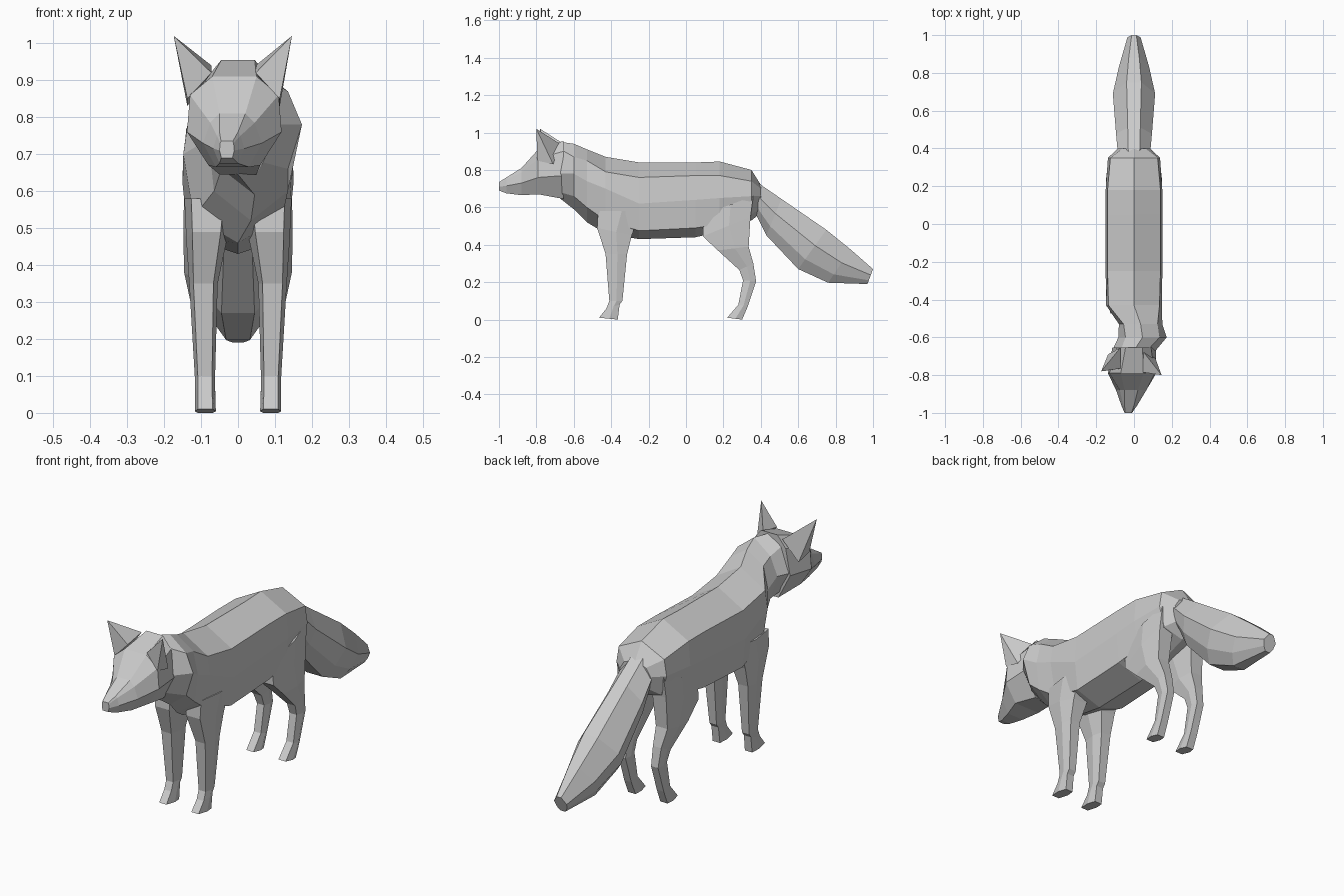
import bpy
import bmesh

default_cube = bpy.data.objects.get("Cube")
if default_cube:
    bpy.data.objects.remove(default_cube, do_unlink=True)

# One plain coat colour
coat = bpy.data.materials.new("plain_grey")
coat.use_nodes = True
coat.diffuse_color = (0.6, 0.6, 0.6, 1)
coat.node_tree.nodes["Principled BSDF"].inputs["Base Color"].default_value = coat.diffuse_color


def finish(name, bm):
    """Turn a bmesh into a flat-shaded object with outward normals."""
    bmesh.ops.recalc_face_normals(bm, faces=bm.faces)
    mesh = bpy.data.meshes.new(name)
    bm.to_mesh(mesh)
    bm.free()
    mesh.materials.append(coat)
    obj = bpy.data.objects.new(name, mesh)
    bpy.context.collection.objects.link(obj)
    return obj


def loft(name, rings):
    """Skin a row of equal-length point rings and close both ends."""
    bm = bmesh.new()
    loops = [[bm.verts.new(point) for point in ring] for ring in rings]
    for first, second in zip(loops, loops[1:]):
        count = len(first)
        for i in range(count):
            j = (i + 1) % count
            bm.faces.new((first[i], first[j], second[j], second[i]))
    bm.faces.new(loops[0])
    bm.faces.new(loops[-1])
    return finish(name, bm)


def mirrored_ring(half, centre=0.0):
    """Complete a half outline, listed top to bottom, across the centre."""
    other = [(-x, y, z) for x, y, z in reversed(half) if x > 0]
    return [(x + centre, y, z) for x, y, z in half + other]


# Torso and neck: the neck swings sideways
# y, centre x, ridge z, shoulder z, flank z, low z, belly z, shoulder, flank, low widths
torso_sections = [
    (-.67, .0, .95, .91, .78, .68, .645, .07, .115, .06),
    (-.60, .045, .94, .87, .78, .66, .59, .09, .128, .09),
    (-.53, .035, .91, .85, .74, .60, .52, .09, .115, .10),
    (-.43, .0, .87, .79, .70, .53, .46, .135, .148, .12),
    (-.25, .0, .84, .76, .62, .475, .43, .14, .15, .135),
    (.05, .0, .84, .77, .64, .49, .44, .14, .15, .135),
    (.18, .0, .845, .77, .65, .51, .47, .14, .15, .13),
    (.35, .0, .80, .74, .66, .56, .53, .125, .138, .11),
    (.40, .0, .72, .70, .66, .60, .57, .06, .085, .05),
]
rings = []
for y, cx, ridge, shoulder, flank, low, belly, ws, wf, wl in torso_sections:
    half = [(0, y, ridge), (ws, y, shoulder), (wf, y, flank), (wl, y, low), (0, y, belly)]
    rings.append(mirrored_ring(half, cx))
loft("torso", rings)

# Head: skull tapering to the muzzle
# y, centre x, then height and half width of crown, brow, cheek and jaw
head_sections = [
    (-.655, .0, .955, .045, .90, .09, .77, .115, .645, .05),
    (-.79, -.01, .91, .06, .86, .12, .76, .128, .67, .07),
    (-.88, -.015, .81, .035, .785, .06, .73, .08, .665, .045),
    (-.96, -.025, .76, .025, .75, .032, .715, .042, .675, .025),
    (-1.0, -.03, .735, .016, .73, .018, .71, .02, .69, .015),
]
rings = []
for y, cx, crown, wc, brow, wb, cheek, wk, jaw, wj in head_sections:
    half = [(wc, y, crown), (wb, y, brow), (wk, y, cheek), (wj, y, jaw)]
    rings.append(mirrored_ring(half, cx))
loft("head", rings)


# Ears: pointed pyramids, the left one slightly further forward
def ear(name, side, shift):
    bm = bmesh.new()
    base = [(.06, -.775, .92), (.125, -.785, .85), (.125, -.70, .83), (.06, -.665, .94)]
    base = [bm.verts.new((side * x - .012, y + shift, z)) for x, y, z in base]
    tip = bm.verts.new((side * .16 - .014, -.79 + shift, 1.02))
    for i in range(4):
        bm.faces.new((base[i], base[(i + 1) % 4], tip))
    bm.faces.new(base)
    finish(name, bm)


ear("left_ear", 1, -.01)
ear("right_ear", -1, .01)

# Tail: slanted six-sided sections, full in the middle
# top y, top z, bottom y, bottom z, half width
tail_sections = [
    (.365, .745, .365, .58, .085),
    (.51, .645, .43, .45, .095),
    (.75, .48, .60, .27, .112),
    (.88, .375, .76, .197, .08),
    (1.0, .27, .97, .19, .035),
]
rings = []
for ty, tz, by, bz, w in tail_sections:
    def along(t):
        return ty + (by - ty) * t, tz + (bz - tz) * t
    half = [(w * .35, *along(0)), (w, *along(.4)), (w * .8, *along(.75)), (w * .4, *along(1))]
    rings.append(mirrored_ring(half))
loft("tail", rings)


# Legs: six-sided sections from the body down to the foot
# front y, front z, back y, back z, inner x, outer x
def leg(name, side, sections):
    rings = []
    for fy, fz, by, bz, inner, outer in sections:
        bevel = (outer - inner) * .15
        my, mz = fy * .45 + by * .55, fz * .45 + bz * .55
        ring = [(inner + bevel, fy, fz), (outer - bevel, fy, fz), (outer, my, mz),
                (outer - bevel, by, bz), (inner + bevel, by, bz), (inner, my, mz)]
        rings.append([(side * x, y, z) for x, y, z in ring])
    loft(name, rings)


front_leg = [
    (-.47, .58, -.24, .58, .02, .145),
    (-.475, .49, -.29, .45, .03, .14),
    (-.43, .35, -.315, .35, .055, .132),
    (-.41, .10, -.34, .10, .062, .117),
    (-.425, .06, -.355, .08, .062, .117),
    (-.465, .01, -.365, .0, .06, .117),
]
hind_leg = [
    (.09, .56, .36, .66, .03, .145),
    (.09, .445, .345, .55, .04, .148),
    (.17, .37, .335, .39, .055, .146),
    (.285, .265, .36, .30, .06, .125),
    (.305, .21, .375, .205, .062, .117),
    (.28, .08, .33, .07, .062, .117),
    (.22, .01, .30, .0, .06, .117),
]
for word, side in (("left", 1), ("right", -1)):
    leg(word + "_front_leg", side, front_leg)
    leg(word + "_hind_leg", side, hind_leg)
